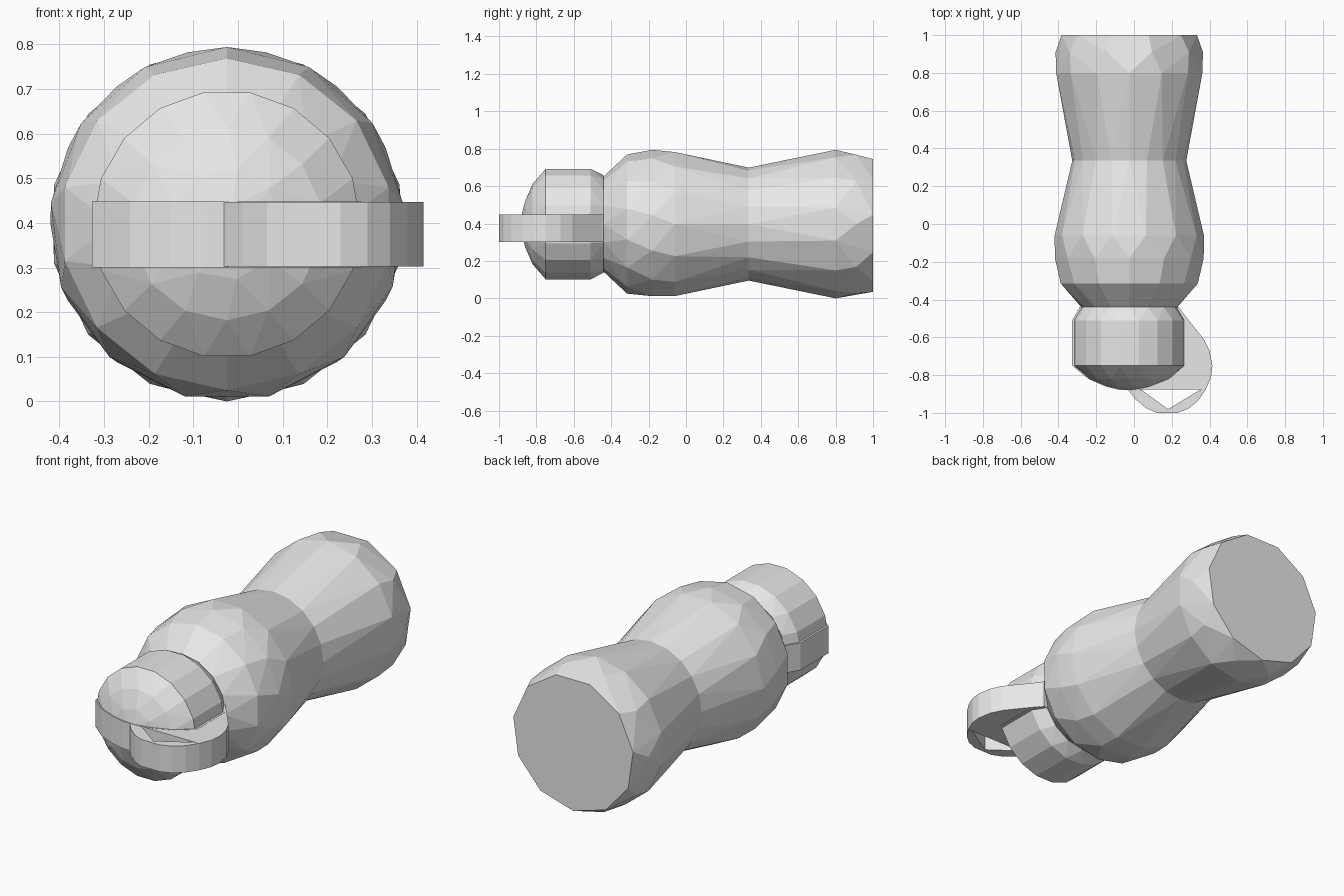
import bpy, bmesh, math

cube = bpy.data.objects.get("Cube")
if cube:
    bpy.data.objects.remove(cube, do_unlink=True)

AXIS_X, AXIS_Z = -0.025, 0.397

grey = bpy.data.materials.new("plain grey")
grey.use_nodes = True
grey.diffuse_color = (0.8, 0.8, 0.8, 1)
grey.node_tree.nodes["Principled BSDF"].inputs["Base Color"].default_value = (0.8, 0.8, 0.8, 1)


def finish(bm, name):
    bmesh.ops.recalc_face_normals(bm, faces=bm.faces[:])
    mesh = bpy.data.meshes.new(name)
    bm.to_mesh(mesh)
    bm.free()
    mesh.materials.append(grey)
    obj = bpy.data.objects.new(name, mesh)
    bpy.context.collection.objects.link(obj)
    return obj


def faceted(name, rings):
    """Convex faceted shell around rings of (y, radius, sides, turn)."""
    bm = bmesh.new()
    for y, r, sides, turn in rings:
        for i in range(sides):
            a = math.tau * (i + turn) / sides
            bm.verts.new((AXIS_X + r * math.cos(a), y, AXIS_Z + r * math.sin(a)))
    hull = bmesh.ops.convex_hull(bm, input=bm.verts[:])
    spare = {v for v in hull["geom_interior"] + hull["geom_unused"]
             if isinstance(v, bmesh.types.BMVert)}
    bmesh.ops.delete(bm, geom=list(spare), context="VERTS")
    bmesh.ops.dissolve_limit(bm, angle_limit=0.03, verts=bm.verts[:], edges=bm.edges[:])
    return finish(bm, name)


def slab(name, outline, low, high):
    """Flat plate with an (x, y) outline."""
    bm = bmesh.new()
    face = bm.faces.new([bm.verts.new((x, y, low)) for x, y in outline])
    top = bmesh.ops.extrude_face_region(bm, geom=[face], use_keep_orig=True)
    moved = [v for v in top["geom"] if isinstance(v, bmesh.types.BMVert)]
    bmesh.ops.translate(bm, vec=(0, 0, high - low), verts=moved)
    return finish(bm, name)


# Bottle body: two bulges meeting at the waist
faceted("lower_body", [(1.0, 0.362, 11, 0.25), (0.91, 0.39, 10, 0),
                       (0.8, 0.397, 14, 0.5), (0.335, 0.302, 20, 0)])
faceted("upper_body", [(0.335, 0.302, 20, 0), (-0.06, 0.395, 14, 0),
                       (-0.18, 0.397, 13, 0.25), (-0.315, 0.372, 14, 0.5),
                       (-0.44, 0.255, 16, 0)])

# Domed cap
cap = [(-0.44, 0.26, 16, 0), (-0.51, 0.3, 18, 0), (-0.75, 0.3, 18, 0),
       (-0.82, 0.215, 14, 0.5), (-0.86, 0.125, 9, 0), (-0.88, 0.045, 5, 0)]
faceted("cap", cap)

# Band across the cap, following its outline
side = [(r + 0.002, y) for y, r, _, _ in cap]
slab("cap_band", [(AXIS_X + r, y) for r, y in side]
     + [(AXIS_X - r, y) for r, y in reversed(side)], 0.3, 0.448)

# Carrying loop: solid tab, then a curved rim around the opening
slab("loop_tab", [(0.1, -0.44), (0.235, -0.44), (0.37, -0.61), (0.4, -0.67),
                  (0.415, -0.75), (0.408, -0.81), (0.38, -0.875),
                  (-0.035, -0.875), (0.0, -0.7)], 0.302, 0.447)
slab("loop_rim", [(0.38, -0.875), (0.34, -0.935), (0.29, -0.977), (0.23, -1.0),
                  (0.12, -1.0), (0.065, -0.975), (0.01, -0.93), (-0.035, -0.875),
                  (0.04, -0.878), (0.18, -0.98), (0.35, -0.878)], 0.302, 0.447)
